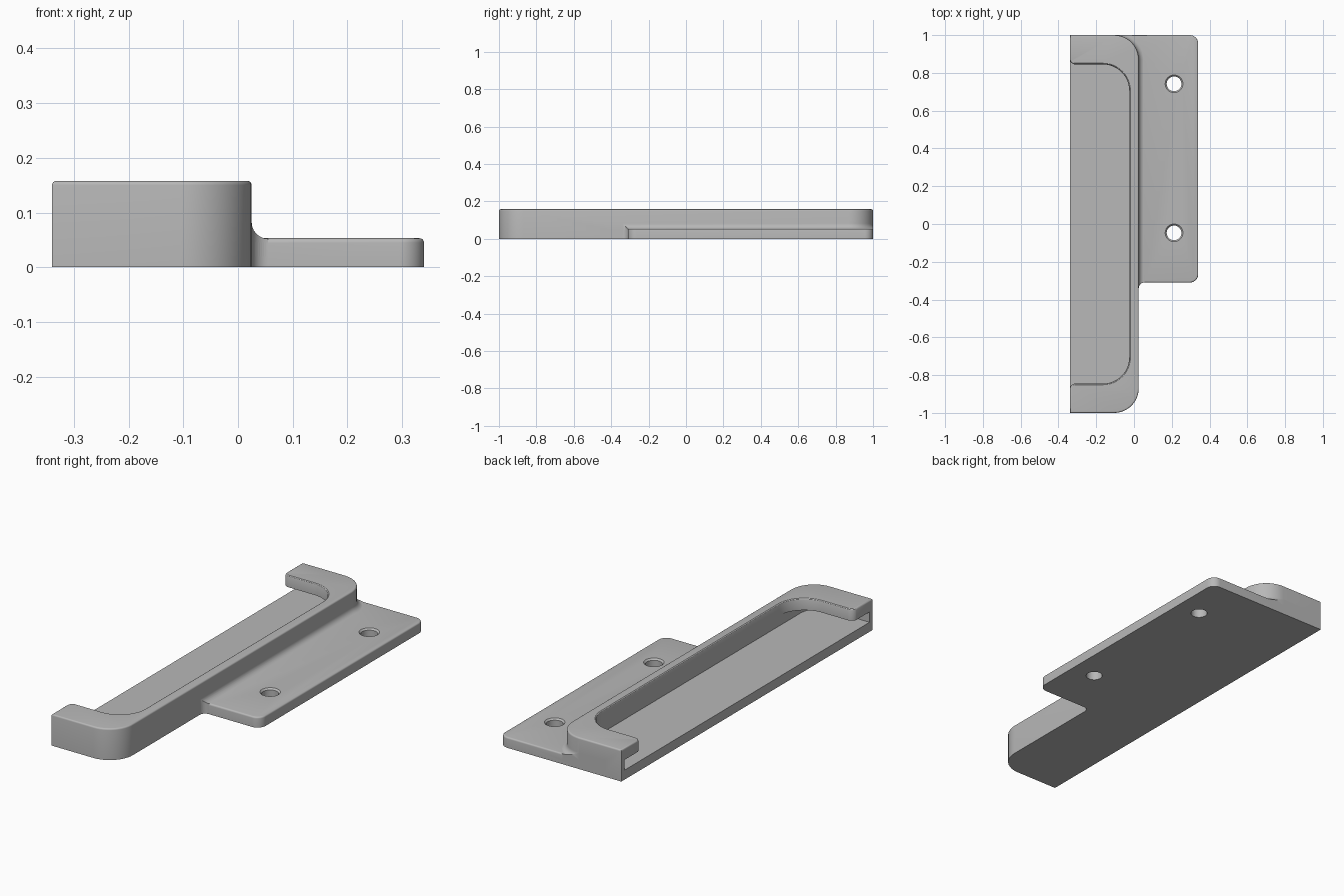
import bpy, bmesh, math
from mathutils import Vector

if "Cube" in bpy.data.objects:
    bpy.data.objects.remove(bpy.data.objects["Cube"])

grey = bpy.data.materials.new("plain grey")
grey.use_nodes = True
grey.diffuse_color = (0.48, 0.48, 0.48, 1)
grey.node_tree.nodes["Principled BSDF"].inputs["Base Color"].default_value = grey.diffuse_color


def outline(corners, steps=12):
    """Counter-clockwise polygon from (x, y, radius) corners."""
    pts = []
    n = len(corners)
    for i, (x, y, r) in enumerate(corners):
        p = Vector((x, y))
        if r == 0:
            pts.append(p)
            continue
        a = (Vector(corners[i - 1][:2]) - p).normalized()
        b = (Vector(corners[(i + 1) % n][:2]) - p).normalized()
        # All corners are right angles
        c = p + (a + b) * r
        for k in range(steps + 1):
            t = k / steps * math.pi / 2
            pts.append(c - b * r * math.cos(t) - a * r * math.sin(t))
    return pts


def grow(pts, d):
    """Offset a polygon outward by d with mitred corners."""
    out = []
    for i, p in enumerate(pts):
        e = (p - pts[i - 1]).normalized()
        f = (pts[(i + 1) % len(pts)] - p).normalized()
        m, k = Vector((e.y, -e.x)), Vector((f.y, -f.x))
        out.append(p + (m + k) * d / (1 + m.dot(k)))
    return out


def loft(name, pts, rings):
    """Solid through offset copies of an outline; rings are (offset, z)."""
    bm = bmesh.new()
    loops = [[bm.verts.new((p.x, p.y, z)) for p in grow(pts, d)] for d, z in rings]
    n = len(pts)
    for lo, hi in zip(loops, loops[1:]):
        for i in range(n):
            j = (i + 1) % n
            bm.faces.new((lo[i], lo[j], hi[j], hi[i]))
    bm.faces.new(loops[0][::-1])
    bm.faces.new(loops[-1])
    mesh = bpy.data.meshes.new(name)
    bm.to_mesh(mesh)
    bm.free()
    mesh.materials.append(grey)
    ob = bpy.data.objects.new(name, mesh)
    bpy.context.collection.objects.link(ob)
    return ob


def combine(ob, tool, operation):
    mod = ob.modifiers.new("combine", "BOOLEAN")
    mod.operation, mod.object, mod.solver = operation, tool, "EXACT"
    bpy.context.view_layer.objects.active = ob
    bpy.ops.object.modifier_apply(modifier=mod.name)
    bpy.data.objects.remove(tool)


def rounded_top(z, r=0.008, steps=4):
    rings = [(0, 0)]
    for k in range(steps + 1):
        t = k / steps * math.pi / 2
        rings.append((r * math.cos(t) - r, z - r + r * math.sin(t)))
    return rings


LEFT, WALL, TOP, PLATE, FIL = -0.34, 0.025, 0.158, 0.053, 0.03

# Main tray block
block_shape = outline([(LEFT, -1, 0), (WALL, -1, 0.13), (WALL, 1, 0.13), (LEFT, 1, 0)])
holder = loft("mounting_holder", block_shape, rounded_top(TOP))

# Flat screw flange, flaring into the block at its front corner
flange_shape = outline([(-0.25, -0.4, 0), (WALL, -0.4, 0), (WALL, -0.31, FIL),
                        (0.34, -0.31, 0.045), (0.34, 1, 0.045), (-0.25, 1, 0)])
flange = loft("flange", flange_shape, rounded_top(PLATE))

# Concave fillet between flange and block wall
rings = [(FIL, 0.02)]
for k in range(7):
    t = k / 6 * math.pi / 2
    rings.append((FIL - FIL * math.sin(t), PLATE - 0.001 + FIL - FIL * math.cos(t)))
fillet = loft("fillet", block_shape, rings)
combine(fillet, loft("fillet_limit", flange_shape, [(0, 0.01), (0, 0.12)]), "INTERSECT")

combine(holder, flange, "UNION")
combine(holder, fillet, "UNION")

# Sliding slot running under the end lips
FLOOR, LIP, INNER = 0.048, 0.1, -0.025
slot_shape = outline([(-0.5, -0.975, 0), (INNER, -0.975, 0.1), (INNER, 0.975, 0.1), (-0.5, 0.975, 0)])
combine(holder, loft("slot_cutter", slot_shape, [(0, FLOOR), (0, LIP)]), "DIFFERENCE")

# Open window in the top with rounded lip tips and softened rim
edge = LEFT - 0.0005
window_shape = outline([(-0.5, -0.9, 0), (edge, -0.9, 0), (edge, -0.845, FIL), (INNER, -0.845, 0.14),
                        (INNER, 0.845, 0.14), (edge, 0.845, FIL), (edge, 0.9, 0), (-0.5, 0.9, 0)])
combine(holder, loft("window_cutter", window_shape,
                     [(0, FLOOR), (0, TOP - 0.008), (0.002, TOP - 0.003), (0.007, TOP + 0.0005),
                      (0.007, TOP + 0.02)]), "DIFFERENCE")

# Countersunk screw holes
for y in (0.742, -0.047):
    r = 0.039
    ring = [Vector((0.212 + r * math.cos(i * math.tau / 32), y + r * math.sin(i * math.tau / 32)))
            for i in range(32)]
    combine(holder, loft("hole_cutter", ring,
                         [(0, -0.02), (0, PLATE - 0.008), (0.009, PLATE + 0.001), (0.009, PLATE + 0.03)]),
            "DIFFERENCE")

bpy.ops.object.select_all(action="DESELECT")
holder.select_set(True)
bpy.context.view_layer.objects.active = holder
bpy.ops.object.shade_smooth_by_angle(angle=math.radians(30))
